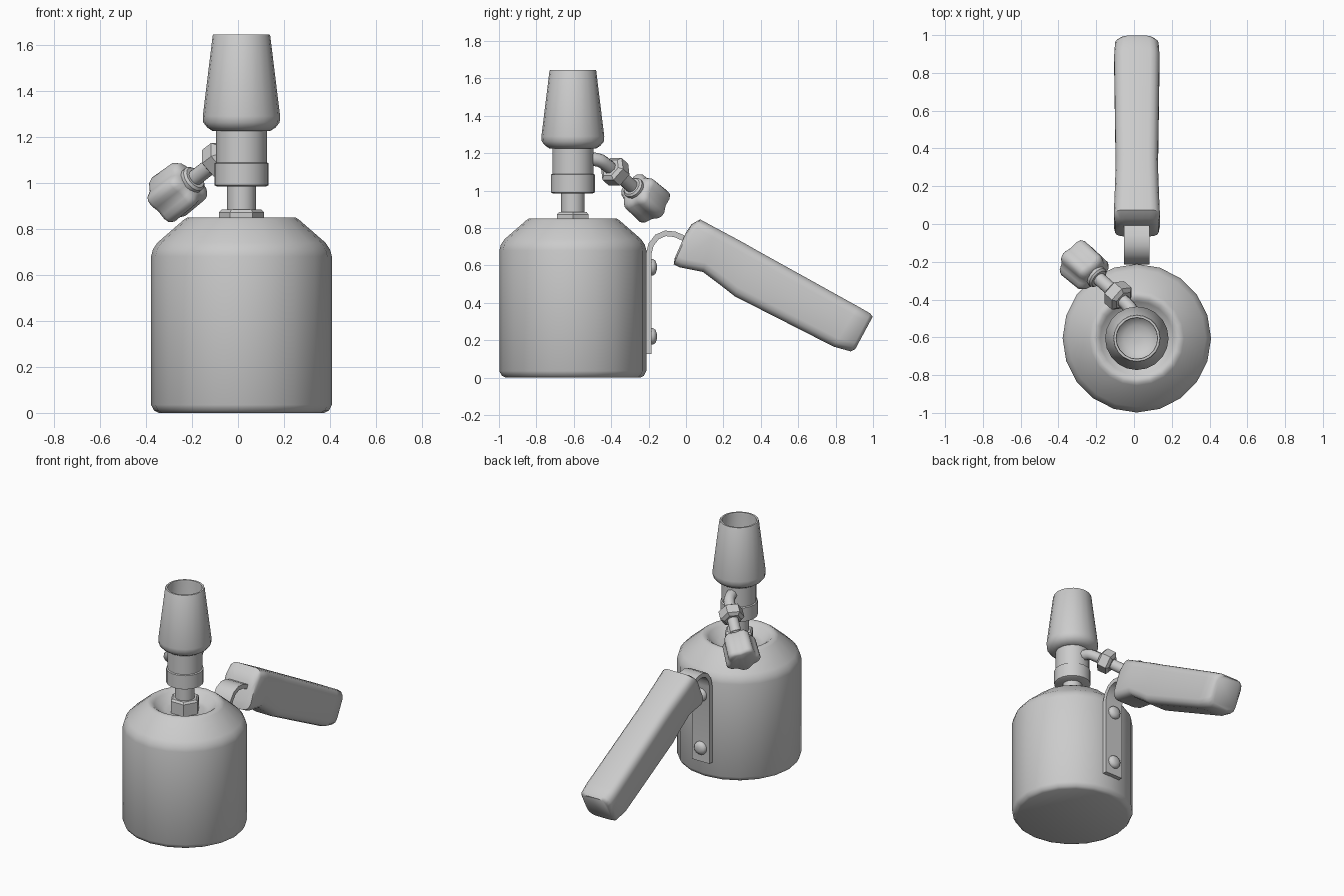
import bpy, bmesh, math
from mathutils import Vector

cube = bpy.data.objects.get("Cube")
if cube:
    bpy.data.objects.remove(cube, do_unlink=True)

metal = bpy.data.materials.new("plain grey")
metal.use_nodes = True
GREY = (0.6, 0.6, 0.6, 1)
metal.diffuse_color = GREY
metal.node_tree.nodes["Principled BSDF"].inputs["Base Color"].default_value = GREY

CX, CY = 0.015, -0.605          # tank axis
UP = Vector((0, 0, 1))


def finish(name, bm, angle=35):
    bmesh.ops.remove_doubles(bm, verts=bm.verts, dist=1e-5)
    bmesh.ops.recalc_face_normals(bm, faces=bm.faces)
    mesh = bpy.data.meshes.new(name)
    bm.to_mesh(mesh)
    bm.free()
    mesh.materials.append(metal)
    ob = bpy.data.objects.new(name, mesh)
    bpy.context.collection.objects.link(ob)
    bpy.ops.object.select_all(action='DESELECT')
    ob.select_set(True)
    bpy.context.view_layer.objects.active = ob
    bpy.ops.object.shade_smooth_by_angle(angle=math.radians(angle))
    return ob


def loft(name, rings, angle=35):
    """Skin a list of equal-sized closed rings and cap both ends."""
    bm = bmesh.new()
    loops = [[bm.verts.new(p) for p in ring] for ring in rings]
    n = len(loops[0])
    for a, b in zip(loops, loops[1:]):
        for i in range(n):
            j = (i + 1) % n
            bm.faces.new((a[i], a[j], b[j], b[i]))
    bm.faces.new(loops[0][::-1])
    bm.faces.new(loops[-1])
    return finish(name, bm, angle)


def turned(name, profile, origin, axis=UP, sides=20, angle=35, lobes=0, depth=0):
    """Revolve (radius, distance) pairs about an axis, optionally lobed."""
    q = axis.to_track_quat('Z', 'Y')
    rings = []
    for r, h in profile:
        ring = []
        for i in range(sides):
            t = math.tau * i / sides
            k = r * (1 + depth * math.cos(lobes * t)) if lobes else r
            ring.append(Vector(origin) + q @ Vector((k * math.cos(t), k * math.sin(t), h)))
        rings.append(ring)
    return loft(name, rings, angle)


def on_axis(z=0):
    return (CX, CY, z)


# Fuel tank with a dished top
turned("tank", [(0.36, 0), (0.38, 0.01), (0.393, 0.035), (0.393, 0.68), (0.385, 0.71),
                (0.365, 0.74), (0.25, 0.84), (0.235, 0.85), (0.215, 0.85), (0.195, 0.835),
                (0.15, 0.795), (0.12, 0.79)], on_axis(), angle=40)

# Burner stem, nut and collar
turned("base_nut", [(0.085, 0.77), (0.098, 0.785), (0.098, 0.872), (0.085, 0.885)],
       on_axis(), sides=6, angle=20)
turned("stem", [(0.063, 0.78), (0.063, 1.0)], on_axis(), sides=16)
turned("collar", [(0.108, 0.985), (0.118, 0.99), (0.118, 1.085), (0.108, 1.09)], on_axis())
turned("neck", [(0.11, 1.08), (0.11, 1.235)], on_axis())

# Hollow tapered burner tube
turned("burner_tube", [(0.1, 1.225), (0.125, 1.225), (0.148, 1.24), (0.166, 1.262),
                       (0.168, 1.29), (0.125, 1.64), (0.122, 1.645), (0.11, 1.645),
                       (0.108, 1.635), (0.135, 1.36), (0.12, 1.31), (0.07, 1.275),
                       (0.02, 1.27)], on_axis(), angle=45)

# Valve pipe curving out of the neck
curve = bpy.data.curves.new("valve_pipe", 'CURVE')
curve.dimensions = '3D'
curve.bevel_depth = 0.036
curve.bevel_resolution = 2
curve.use_fill_caps = True
path = [(0.005, -0.53, 1.17), (-0.005, -0.475, 1.168), (-0.025, -0.435, 1.148),
        (-0.085, -0.38, 1.1)]
spline = curve.splines.new('NURBS')
spline.points.add(len(path) - 1)
for point, co in zip(spline.points, path):
    point.co = (*co, 1)
spline.use_endpoint_u = True
spline.order_u = 3
spline.resolution_u = 4
curve.materials.append(metal)
pipe = bpy.data.objects.new("valve_pipe", curve)
bpy.context.collection.objects.link(pipe)

# Valve nut, spindle and lobed knob share one sloping axis
nut_centre = Vector((-0.085, -0.378, 1.1))
knob_centre = Vector((-0.263, -0.222, 0.962))
axis = (knob_centre - nut_centre).normalized()
turned("valve_nut", [(0.055, -0.045), (0.078, -0.03), (0.078, 0.03), (0.055, 0.045)],
       nut_centre, axis, sides=6, angle=20)
turned("valve_spindle", [(0.036, 0), (0.036, 0.2)], nut_centre, axis, sides=14)
turned("knob_collar", [(0.05, -0.12), (0.06, -0.11), (0.06, -0.06)], knob_centre, axis, sides=14)
turned("valve_knob", [(0.055, -0.095), (0.085, -0.088), (0.1, -0.065), (0.104, 0.07),
                      (0.098, 0.085), (0.088, 0.092)],
       knob_centre, axis, sides=30, angle=50, lobes=5, depth=0.12)

# Bent bracket strip: offset a centre line to both sides, then sweep its width
line = [Vector(p) for p in [(-0.2, 0.125), (-0.2, 0.66), (-0.187, 0.71), (-0.155, 0.752),
                            (-0.11, 0.771), (-0.06, 0.766), (0, 0.74), (0.08, 0.7)]]
sections = []
for i, p in enumerate(line):
    d = (line[min(i + 1, len(line) - 1)] - line[max(i - 1, 0)]).normalized()
    off = Vector((-d.y, d.x)) * 0.015
    sections.append([(CX + s * 0.067, *(p + off * t))
                     for s, t in ((-1, -1), (1, -1), (1, 1), (-1, 1))])
loft("handle_bracket", sections)

# Rivets on the bracket
for label, z in (("upper", 0.59), ("lower", 0.22)):
    turned(label + "_rivet", [(0.045, 0), (0.045, 0.012), (0.036, 0.025), (0.015, 0.032)],
           (CX, -0.188, z), Vector((0, 1, 0)), sides=14, angle=60)

# Handle grip: rounded rectangular sections (top y z, bottom y z, half width)
grip = [((0.0, 0.775), (-0.06, 0.64), 0.09), ((0.03, 0.82), (-0.066, 0.605), 0.115),
        ((0.075, 0.846), (-0.035, 0.59), 0.122), ((0.16, 0.8), (0.09, 0.565), 0.118),
        ((0.3, 0.725), (0.19, 0.49), 0.113), ((0.37, 0.685), (0.26, 0.435), 0.112),
        ((0.92, 0.38), (0.79, 0.165), 0.12), ((0.985, 0.343), (0.88, 0.14), 0.115),
        ((0.998, 0.325), (0.905, 0.152), 0.095)]
rings = []
for top, bottom, half in grip:
    top, bottom = Vector(top), Vector(bottom)
    tall = (top - bottom).length / 2
    mid, up = (top + bottom) / 2, (top - bottom).normalized()
    rad = 0.05
    ring = []
    for corner, (sx, sy) in enumerate(((1, 1), (-1, 1), (-1, -1), (1, -1))):
        for step in range(4):
            t = math.pi / 2 * (corner + step / 3)
            u = sx * (half - rad) + rad * math.cos(t)
            v = sy * (tall - rad) + rad * math.sin(t)
            ring.append((CX + u, *(mid + up * v)))
    rings.append(ring)
loft("handle_grip", rings, 50)
